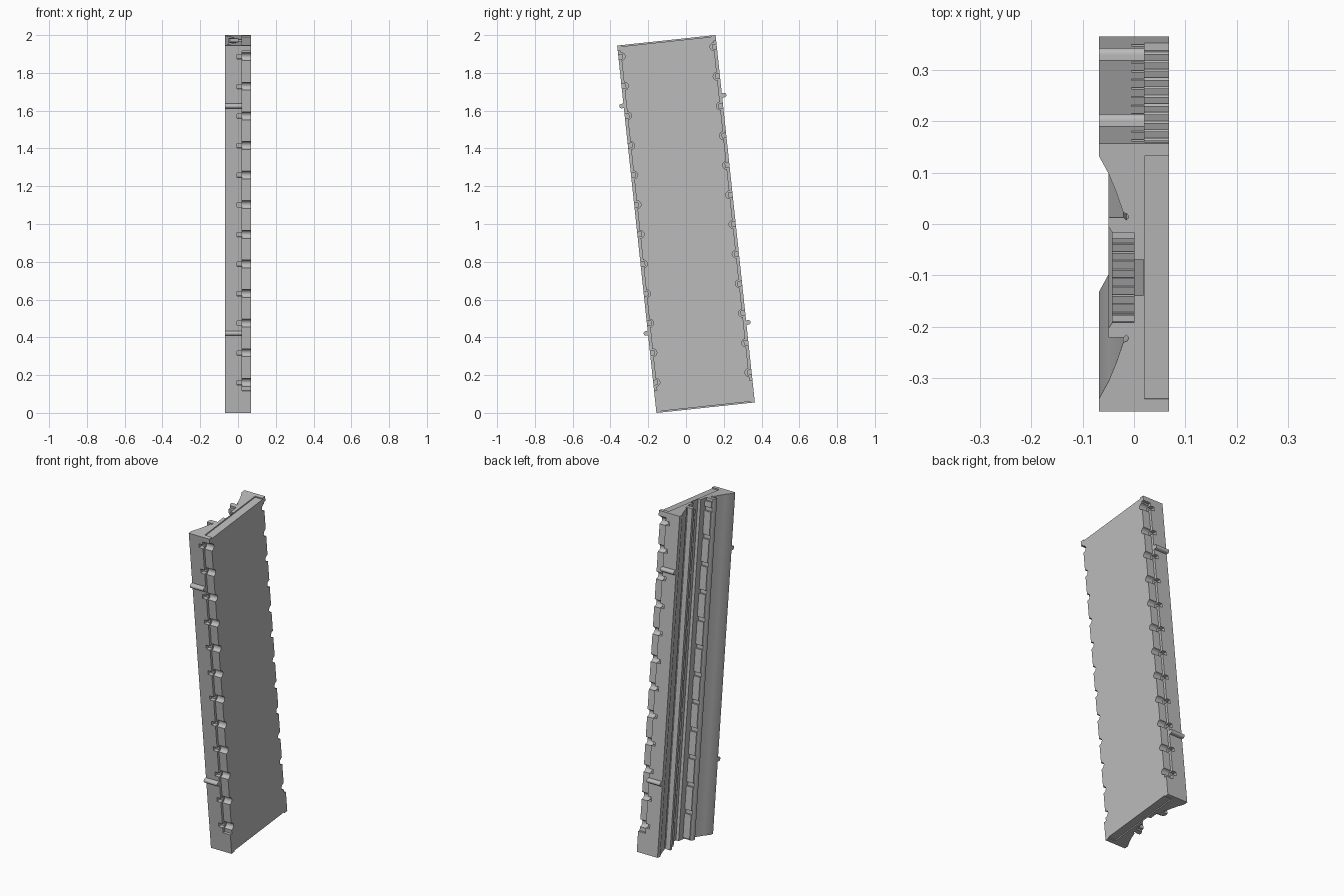
import bpy, bmesh, math
from mathutils import Matrix, Vector

cube = bpy.data.objects.get("Cube")
if cube:
    bpy.data.objects.remove(cube)

grey = bpy.data.materials.new("plain_grey")
grey.use_nodes = True
colour = (0.5, 0.5, 0.5, 1)
grey.diffuse_color = colour
grey.node_tree.nodes["Principled BSDF"].inputs["Base Color"].default_value = colour

# The whole panel leans forward about x
LEAN = Matrix.Translation((0, 0, 1)) @ Matrix.Rotation(math.radians(6.1), 4, "X")
HW, HL = 0.262, 0.978           # half width and half length
X0, XM, X1 = -0.068, 0.02, 0.068  # carved side, joint, flat side
PITCH = 0.1577
TEETH = [-0.817 + PITCH * i for i in range(12)]


def finish(name, bm):
    bmesh.ops.recalc_face_normals(bm, faces=bm.faces)
    mesh = bpy.data.meshes.new(name)
    bm.to_mesh(mesh)
    bm.free()
    mesh.materials.append(grey)
    ob = bpy.data.objects.new(name, mesh)
    bpy.context.collection.objects.link(ob)
    ob.matrix_world = LEAN
    return ob


def extrude(bm, points, shift):
    face = bm.faces.new([bm.verts.new(p) for p in points])
    result = bmesh.ops.extrude_face_region(bm, geom=[face], use_keep_orig=True)
    verts = [g for g in result["geom"] if isinstance(g, bmesh.types.BMVert)]
    bmesh.ops.translate(bm, verts=verts, vec=Vector(shift))


def box(bm, x, y, z):
    extrude(bm, [(x[0], y[0], z[0]), (x[1], y[0], z[0]),
                 (x[1], y[1], z[0]), (x[0], y[1], z[0])], (0, 0, z[1] - z[0]))


def smooth(ob):
    for o in bpy.context.selected_objects:
        o.select_set(False)
    ob.select_set(True)
    bpy.context.view_layer.objects.active = ob
    bpy.ops.object.shade_smooth_by_angle(angle=math.radians(35))


# Carved body: one symmetric section swept along the length
half = [(0.018, 0.035), (0, 0.035), (0, 0.088), (-0.042, 0.088), (-0.05, 0.1),
        (-0.05, 0.117), (-0.02, 0.117), (-0.015, 0.112), (-0.01, 0.117),
        (-0.013, 0.124), (-0.021, 0.127), (-0.026, 0.142), (-0.035, 0.168),
        (-0.049, 0.202), (X0, 0.237), (X0, HW), (XM, HW)]
section = half + [(x, -y) for x, y in reversed(half)]
bm = bmesh.new()
extrude(bm, [(x, y, -HL) for x, y in section], (0, 0, 2 * HL))
body = finish("carved_body", bm)

# Small slots along both long edges of the body
bm = bmesh.new()
for w in TEETH:
    for s in (-1, 1):
        box(bm, (-0.005, 0.03), sorted((s * 0.24, s * 0.28)), (w - 0.012, w + 0.012))
cutter = finish("slot_cutter", bm)
cutter.hide_render = True
cut = body.modifiers.new("slots", "BOOLEAN")
cut.operation = "DIFFERENCE"
cut.solver = "EXACT"
cut.object = cutter
bpy.context.view_layer.objects.active = body
bpy.ops.object.modifier_apply(modifier=cut.name)
bpy.data.objects.remove(cutter)
smooth(body)

# Face plate: recessed long edges with round scallops, shallow end recesses
EDGE, R = HW - 0.015, 0.021
side = [(0.237, -HL + 0.007), (0.237, -HL), (HW, -HL), (HW, -0.86), (EDGE, -0.86)]
for w in TEETH:
    for i in range(9):
        a = math.pi * i / 8
        side.append((EDGE - R * math.sin(a), w - R * math.cos(a)))
side += [(EDGE, 0.948), (HW, 0.948), (HW, HL), (0.237, HL), (0.237, HL - 0.007)]
outline = side + [(-y, z) for y, z in reversed(side)]
bm = bmesh.new()
extrude(bm, [(XM, y, z) for y, z in outline], (X1 - XM, 0, 0))
smooth(finish("face_plate", bm))

# Rows of blocks on both walls of the middle channel
limits = [-0.98] + TEETH + [0.975]
bm = bmesh.new()
for low, high in zip(limits, limits[1:]):
    for s in (-1, 1):
        box(bm, (-0.043, 0.001), sorted((s * 0.075, s * 0.092)),
            (low + 0.012, high - 0.012))
finish("channel_blocks", bm)

# Two small tabs in the channel floor
bm = bmesh.new()
for w in (-0.08, 0.08):
    box(bm, (0, 0.019), (0.015, 0.036), (w - 0.04, w + 0.04))
finish("floor_tabs", bm)

# Round-nosed lugs on the long edges
bm = bmesh.new()
for w in (-0.553, 0.657):
    for s in (-1, 1):
        nose = [(s * 0.25, w - 0.012)]
        for i in range(9):
            a = math.pi * i / 8
            nose.append((s * (HW + 0.011 + 0.012 * math.sin(a)), w - 0.012 * math.cos(a)))
        nose.append((s * 0.25, w + 0.012))
        extrude(bm, [(X0, y, z) for y, z in nose], (XM - X0, 0, 0))
smooth(finish("edge_lugs", bm))
